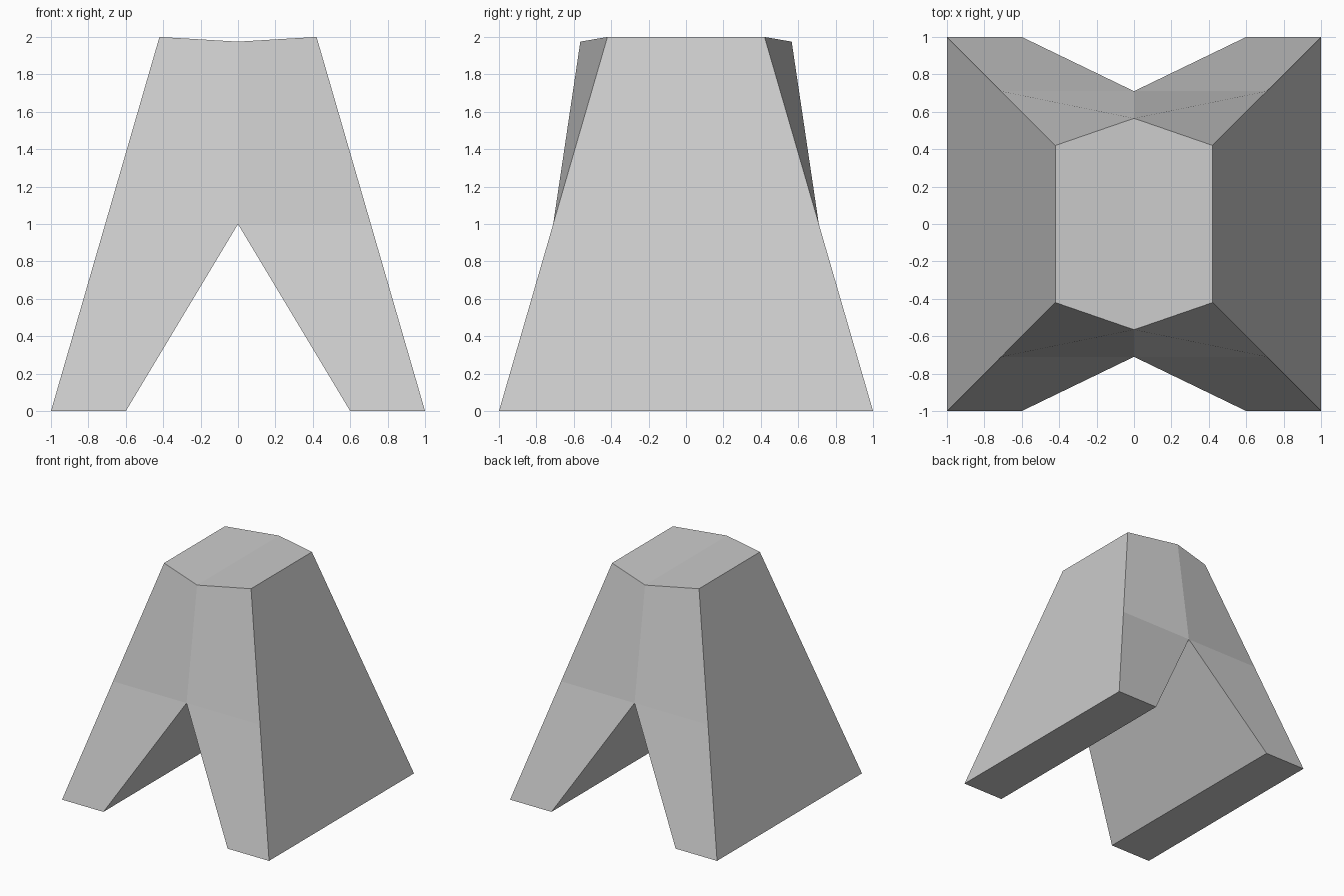
import bpy
import bmesh

cube = bpy.data.objects.get("Cube")
if cube:
    bpy.data.objects.remove(cube, do_unlink=True)

# One flat grey for the whole block
grey = bpy.data.materials.new("stone grey")
grey.use_nodes = True
colour = (0.6, 0.6, 0.6, 1.0)
grey.diffuse_color = colour
grey.node_tree.nodes["Principled BSDF"].inputs["Base Color"].default_value = colour

# Half outline: x, depth from the centre, height
outline = [
    (0.0, 0.71, 1.0),      # arch peak
    (0.6, 1.0, 0.0),       # inner foot
    (1.0, 1.0, 0.0),       # outer foot
    (0.71, 0.71, 1.0),     # waist
    (0.42, 0.42, 2.0),     # shoulder
    (0.0, 0.565, 1.975),   # crown
]

bm = bmesh.new()
front = [bm.verts.new((x, -d, z)) for x, d, z in outline]
back = [bm.verts.new((x, d, z)) for x, d, z in outline]

# Front and back walls: a leg panel and an upper panel each
for ring in (front, back):
    peak, inner, outer, waist, shoulder, crown = ring
    bm.faces.new((peak, inner, outer, waist))
    bm.faces.new((waist, peak, crown, shoulder))

# Arch underside, sole, outer side and top, left open on the mirror plane
for i in range(len(outline) - 1):
    bm.faces.new((front[i], back[i], back[i + 1], front[i + 1]))

bmesh.ops.recalc_face_normals(bm, faces=bm.faces)

# Face outward: the sole points down
sole = next(f for f in bm.faces if all(v.co.z == 0 for v in f.verts))
if sole.normal.z > 0:
    bmesh.ops.reverse_faces(bm, faces=bm.faces)

mesh = bpy.data.meshes.new("arched_block")
bm.to_mesh(mesh)
bm.free()
mesh.materials.append(grey)

block = bpy.data.objects.new("arched_block", mesh)
bpy.context.collection.objects.link(block)
mirror = block.modifiers.new("Mirror", "MIRROR")
mirror.use_axis = (True, False, False)
mirror.use_clip = True
